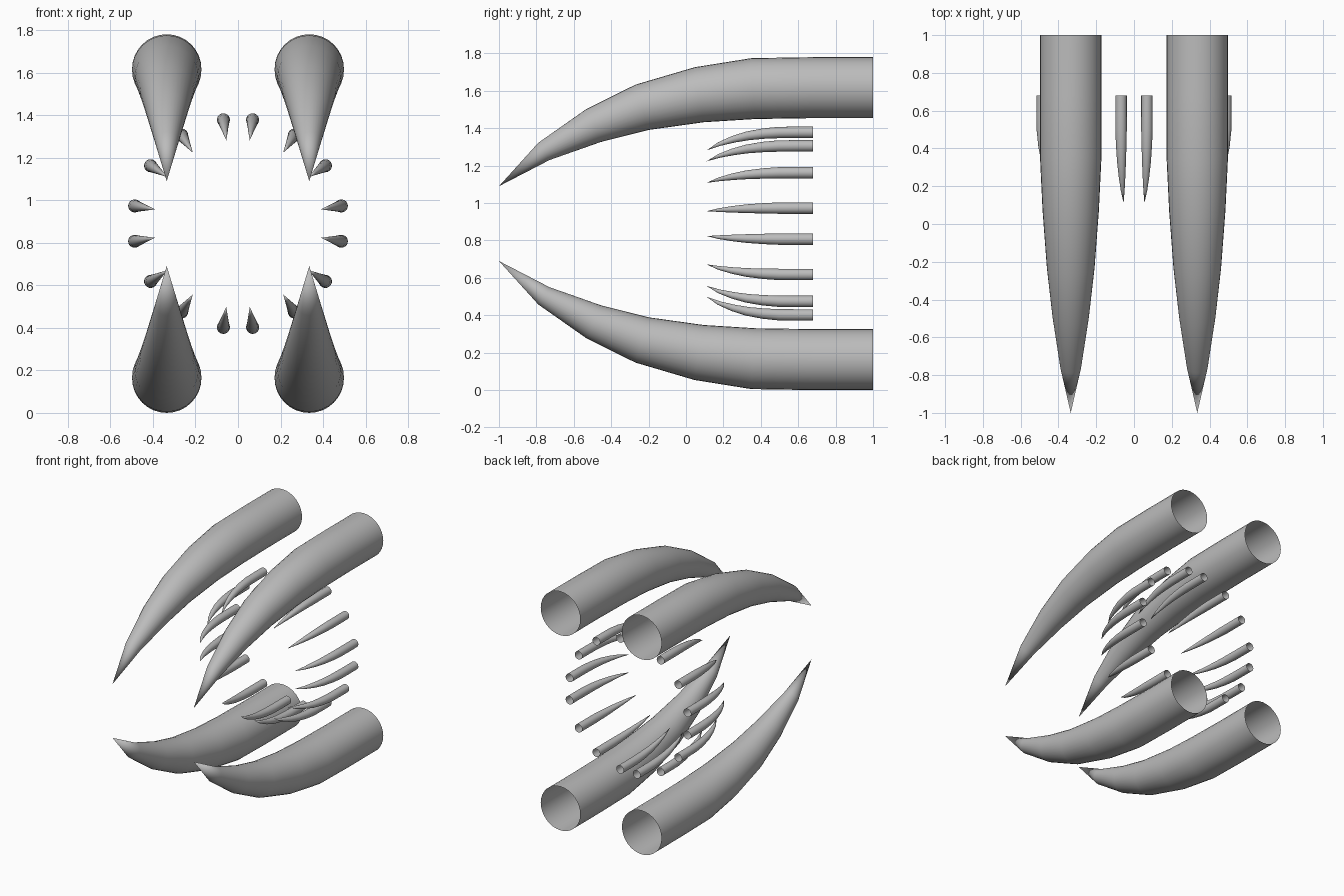
import bpy, bmesh, math
from mathutils import Vector, Matrix

cube = bpy.data.objects.get("Cube")
if cube:
    bpy.data.objects.remove(cube, do_unlink=True)

mat = bpy.data.materials.new("plain grey")
mat.use_nodes = True
GREY = (0.5, 0.5, 0.5, 1)
mat.diffuse_color = GREY
mat.node_tree.nodes["Principled BSDF"].inputs["Base Color"].default_value = GREY

MID_Z = 0.89
SIDES = 32
# Fang spine: y, drop toward the mouth, radius
SPINE = [(1, 0, .163), (.68, 0, .163), (.36, .005, .163), (.07, .038, .149),
         (-.235, .105, .126), (-.495, .203, .096), (-.76, .341, .055)]
TIP = Vector((0, -1, -.527))


def fang_mesh():
    """Hollow curved tusk, open at the back and pointed at the front."""
    bm = bmesh.new()
    centres = [Vector((0, y, -drop)) for y, drop, r in SPINE] + [TIP]
    rings = []
    for i, (y, drop, radius) in enumerate(SPINE):
        along = centres[i + 1] - centres[max(i - 1, 0)]
        along.normalize()
        up = Vector((1, 0, 0)).cross(along)
        ring = []
        for k in range(SIDES):
            a = math.tau * k / SIDES
            offset = Vector((math.cos(a), 0, 0)) + up * math.sin(a)
            ring.append(bm.verts.new(centres[i] + offset * radius))
        rings.append(ring)
    tip = bm.verts.new(TIP)
    for k in range(SIDES):
        n = (k + 1) % SIDES
        for a, b in zip(rings, rings[1:]):
            bm.faces.new((a[k], a[n], b[n], b[k]))
        bm.faces.new((rings[-1][k], rings[-1][n], tip))
    bmesh.ops.recalc_face_normals(bm, faces=bm.faces)
    # Make sure the open shell faces outward
    bm.faces.ensure_lookup_table()
    f = bm.faces[0]
    if f.normal.dot(f.calc_center_median() * Vector((1, 0, 1)).length) < 0:
        bmesh.ops.reverse_faces(bm, faces=bm.faces)
    for f in bm.faces:
        f.smooth = True
    mesh = bpy.data.meshes.new("fang")
    bm.to_mesh(mesh)
    bm.free()
    mesh.materials.append(mat)
    return mesh


BASE = fang_mesh()


def add_fang(name, location, angle, width=1, length=1):
    """Place a fang; angle turns it clockwise about the mouth axis from the top."""
    mesh = BASE.copy()
    mesh.transform(Matrix.Translation(location) @ Matrix.Rotation(angle, 4, 'Y')
                   @ Matrix.Diagonal((width, length, width, 1)))
    obj = bpy.data.objects.new(name, mesh)
    bpy.context.collection.objects.link(obj)


# Four large fangs
for side, sx in (("left", 1), ("right", -1)):
    for level, sz, turn in (("upper", 1, 0), ("lower", -1, math.pi)):
        add_fang(f"{level}_{side}_fang", (sx * .335, 0, MID_Z + sz * .727), turn)

# Ring of small teeth, each curving in toward the centre
for i, degrees in enumerate((8, 32.5, 56.5, 80.3)):
    for side, sx in (("left", 1), ("right", -1)):
        for level, base, sz in (("upper", 0, 1), ("lower", 180, -1)):
            angle = math.radians(base + sx * sz * degrees)
            spot = (.493 * math.sin(angle), .395, MID_Z + .493 * math.cos(angle))
            add_fang(f"{level}_{side}_tooth_{i + 1}", spot, angle, .186, .285)
